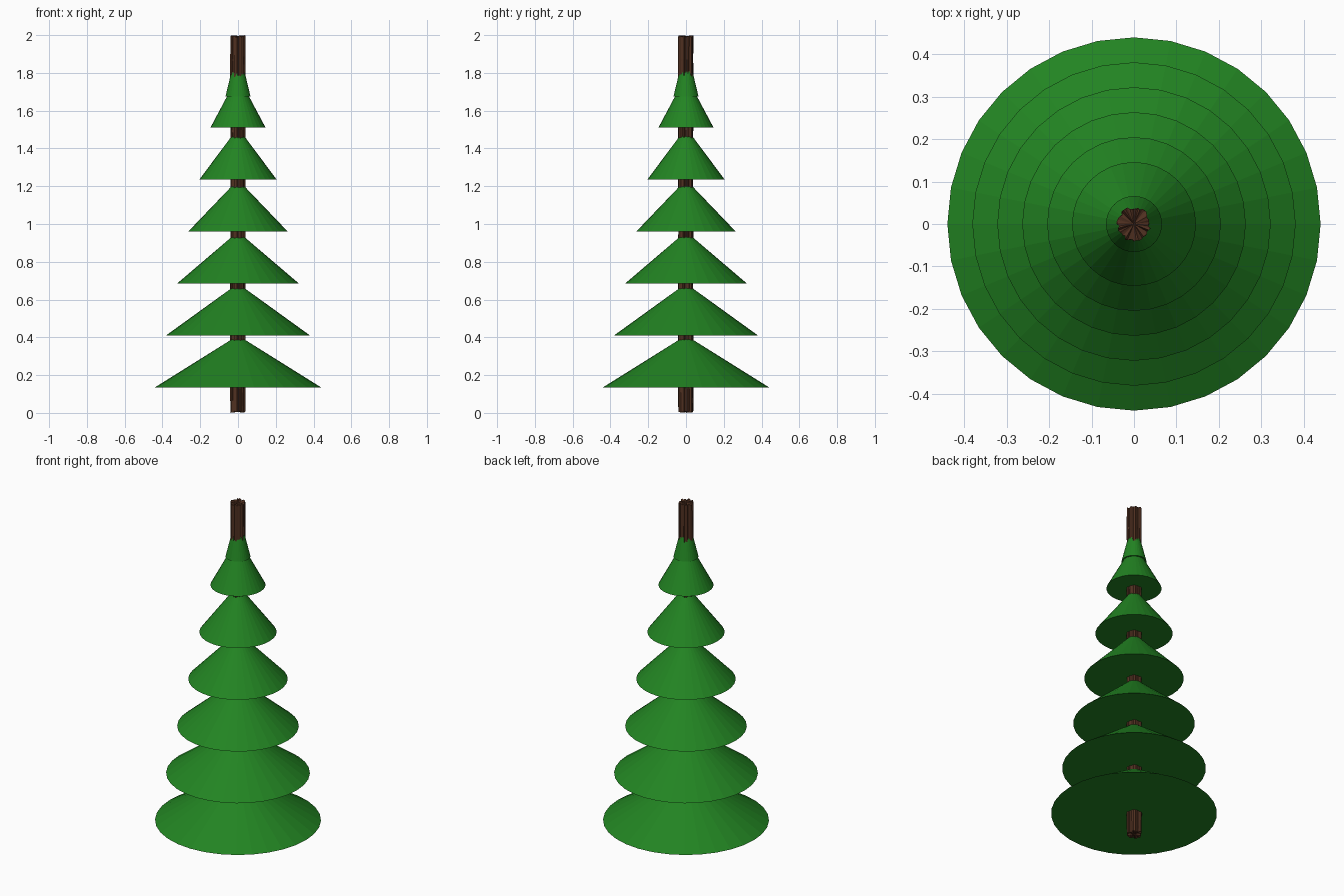
import bpy, bmesh, math, random

if "Cube" in bpy.data.objects:
    bpy.data.objects.remove(bpy.data.objects["Cube"])

random.seed(4)


def material(name, color):
    m = bpy.data.materials.new(name)
    m.diffuse_color = (*color, 1)
    m.use_nodes = True
    m.node_tree.nodes["Principled BSDF"].inputs["Base Color"].default_value = m.diffuse_color
    return m


def add_object(name, bm, mat):
    bmesh.ops.recalc_face_normals(bm, faces=bm.faces)
    me = bpy.data.meshes.new(name)
    bm.to_mesh(me)
    bm.free()
    me.materials.append(mat)
    ob = bpy.data.objects.new(name, me)
    bpy.context.collection.objects.link(ob)
    return ob


green = material("needles", (0.016, 0.23, 0.016))
brown = material("bark", (0.08, 0.03, 0.015))

# Trunk: ridged bark column with slightly ragged ends
SIDES = 48
ridges = [random.uniform(0.034, 0.042) for _ in range(SIDES)]
bm = bmesh.new()
rings = []
levels = 16
for k in range(levels + 1):
    z = 0.006 + 1.988 * k / levels
    end = k in (0, levels)
    ring = []
    for i in range(SIDES):
        a = math.tau * i / SIDES
        r = ridges[i] + random.uniform(-0.001, 0.001)
        dz = random.uniform(-0.006, 0.006) if end else 0
        ring.append(bm.verts.new((r * math.cos(a), r * math.sin(a), z + dz)))
    rings.append(ring)
for low, high in zip(rings, rings[1:]):
    for i in range(SIDES):
        j = (i + 1) % SIDES
        bm.faces.new((low[i], low[j], high[j], high[i]))
for ring, z in ((rings[0], 0.006), (rings[-1], 1.994)):
    centre = bm.verts.new((0, 0, z))
    for i in range(SIDES):
        bm.faces.new((ring[i], ring[(i + 1) % SIDES], centre))
add_object("trunk", bm, brown)

# Branch tiers: closed 32-sided cones, shrinking upward
HEIGHT = 0.275
tiers = [(0.135 + HEIGHT * i, 0.44 - 0.0588 * i) for i in range(6)]
tiers.append((1.676, 0.066))
for n, (base, radius) in enumerate(tiers, 1):
    bm = bmesh.new()
    bmesh.ops.create_cone(bm, cap_ends=True, segments=32, radius1=radius,
                          radius2=0, depth=HEIGHT)
    bmesh.ops.translate(bm, verts=bm.verts, vec=(0, 0, base + HEIGHT / 2))
    add_object(f"branch_tier_{n}", bm, green)
